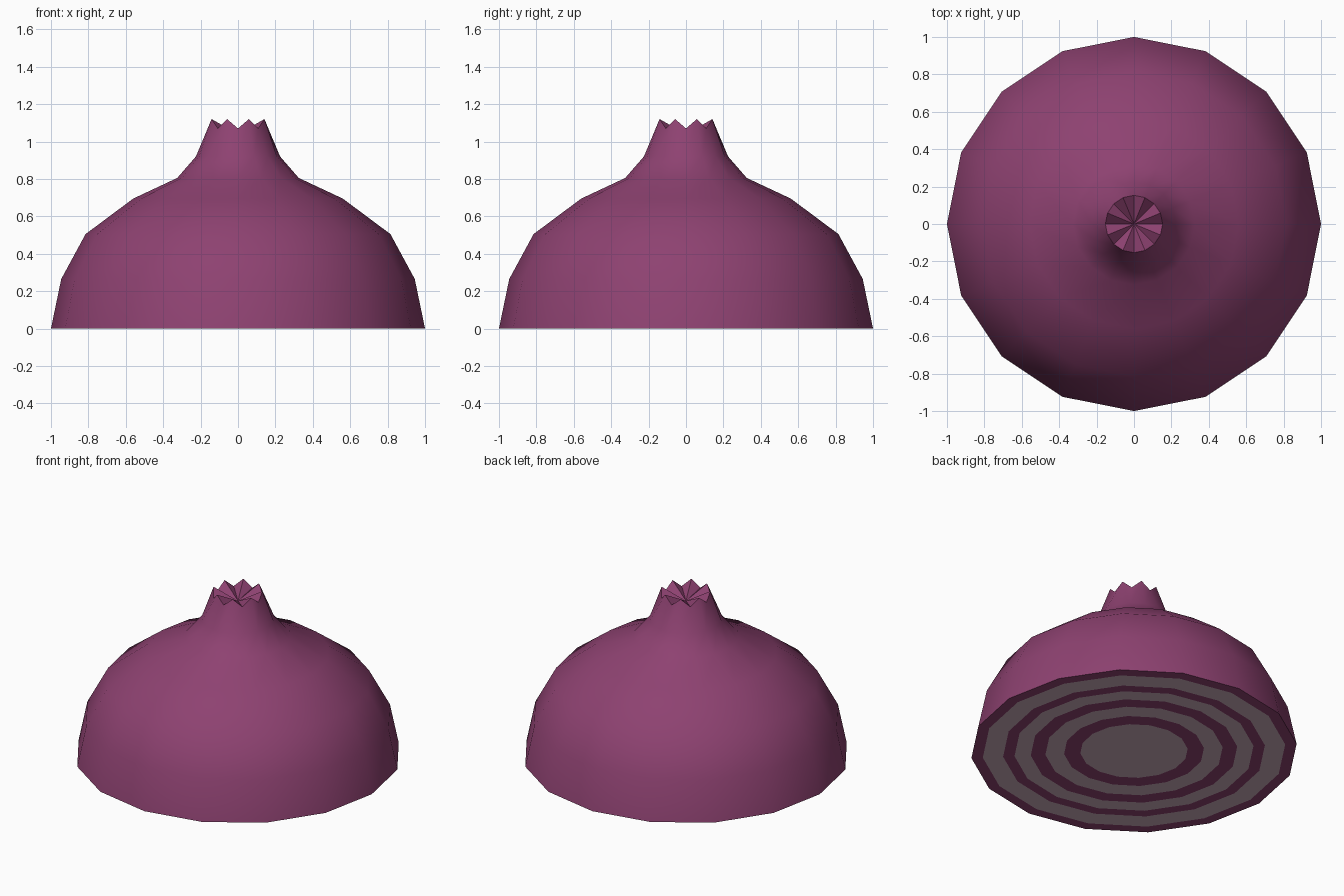
import bpy, bmesh, math

if "Cube" in bpy.data.objects:
    bpy.data.objects.remove(bpy.data.objects["Cube"])

N = 16  # sides around the onion

def material(name, rgb):
    m = bpy.data.materials.new(name)
    m.diffuse_color = (*rgb, 1)
    m.use_nodes = True
    m.node_tree.nodes["Principled BSDF"].inputs["Base Color"].default_value = m.diffuse_color
    return m

purple = material("purple skin", (0.27, 0.054, 0.165))
pale = material("pale flesh", (0.58, 0.41, 0.48))

def ring(bm, r, z_even, z_odd=None):
    z_odd = z_even if z_odd is None else z_odd
    return [bm.verts.new((r * math.cos(2 * math.pi * i / N),
                          r * math.sin(2 * math.pi * i / N),
                          z_odd if i % 2 else z_even)) for i in range(N)]

def bridge(bm, a, b, mat=0):
    for i in range(N):
        j = (i + 1) % N
        bm.faces.new((a[i], a[j], b[j], b[i])).material_index = mat

bm = bmesh.new()

# skin: dome and neck profile, ending in an eight-pointed crown
rings = [ring(bm, r, z) for r, z in
         [(1.0, 0), (0.945, 0.265), (0.815, 0.505), (0.56, 0.695),
          (0.325, 0.805), (0.225, 0.92)]]
rings.append(ring(bm, 0.153, 1.07, 1.12))
for a, b in zip(rings, rings[1:]):
    bridge(bm, a, b)

# sunken inside of the crown
top = rings[-1]
centre = bm.verts.new((0, 0, 1.04))
for i in range(N):
    bm.faces.new((top[i], top[(i + 1) % N], centre))

# cut underside: alternating skin and flesh rings
outer = rings[0]
for k, r in enumerate([0.93, 0.805, 0.735, 0.635, 0.545, 0.43, 0.33]):
    inner = ring(bm, r, 0)
    bridge(bm, inner, outer, k % 2)
    outer = inner
bm.faces.new(outer[::-1]).material_index = 1

bmesh.ops.recalc_face_normals(bm, faces=bm.faces)
mesh = bpy.data.meshes.new("half_onion")
bm.to_mesh(mesh)
bm.free()
mesh.materials.append(purple)
mesh.materials.append(pale)
onion = bpy.data.objects.new("half_onion", mesh)
bpy.context.collection.objects.link(onion)

# smooth skin, sharp rim and crown
bpy.context.view_layer.objects.active = onion
onion.select_set(True)
bpy.ops.object.shade_smooth_by_angle(angle=math.radians(40))
